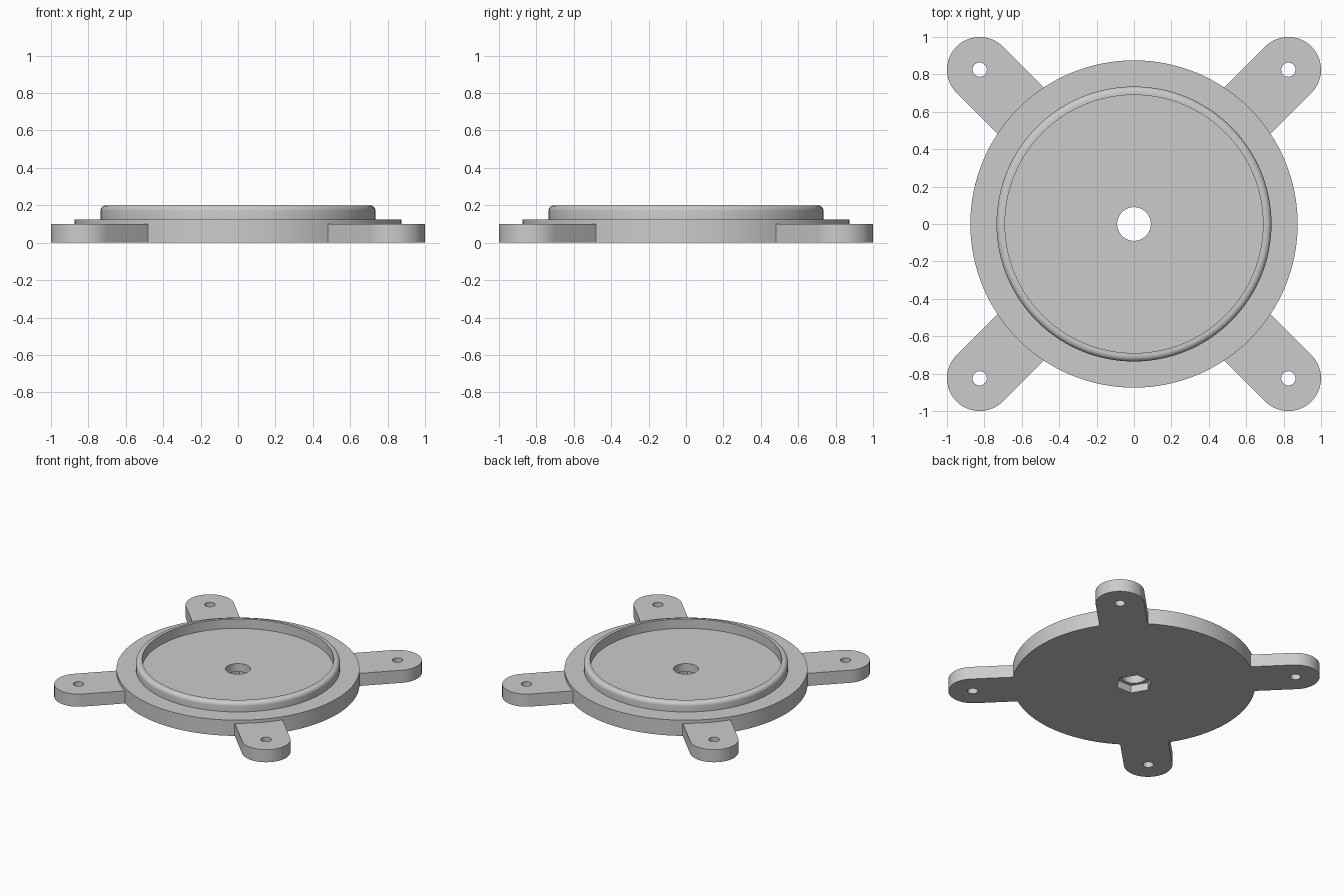
import bpy, bmesh
from math import sin, cos, pi, radians

cube = bpy.data.objects.get("Cube")
if cube:
    bpy.data.objects.remove(cube, do_unlink=True)

grey = bpy.data.materials.new("plain_grey")
grey.use_nodes = True
grey.diffuse_color = (0.6, 0.6, 0.6, 1)
grey.node_tree.nodes["Principled BSDF"].inputs["Base Color"].default_value = (0.6, 0.6, 0.6, 1)

BASE_R, BASE_H = 0.875, 0.125
ARM_R, ARM_H, ARM_REACH = 0.175, 0.1, 0.825 * 2 ** 0.5


def make_object(name, bm):
    bmesh.ops.recalc_face_normals(bm, faces=bm.faces)
    mesh = bpy.data.meshes.new(name)
    bm.to_mesh(mesh)
    bm.free()
    mesh.materials.append(grey)
    obj = bpy.data.objects.new(name, mesh)
    bpy.context.collection.objects.link(obj)
    return obj


def prism(name, outline, z0, z1):
    """Extrude a flat outline between two heights."""
    bm = bmesh.new()
    face = bm.faces.new([bm.verts.new((x, y, z0)) for x, y in outline])
    top = bmesh.ops.extrude_face_region(bm, geom=[face])["geom"]
    verts = [v for v in top if isinstance(v, bmesh.types.BMVert)]
    bmesh.ops.translate(bm, verts=verts, vec=(0, 0, z1 - z0))
    return make_object(name, bm)


def circle(r, n, cx=0, cy=0):
    return [(cx + r * cos(2 * pi * i / n), cy + r * sin(2 * pi * i / n)) for i in range(n)]


def lathe(name, profile, n=128):
    """Revolve a profile that starts and ends on the axis."""
    bm = bmesh.new()
    verts = [bm.verts.new((r, 0, z)) for r, z in profile]
    edges = [bm.edges.new(pair) for pair in zip(verts, verts[1:])]
    bmesh.ops.spin(bm, geom=verts + edges, cent=(0, 0, 0), axis=(0, 0, 1),
                   angle=2 * pi, steps=n, use_duplicate=False)
    bmesh.ops.remove_doubles(bm, verts=bm.verts, dist=0.0001)
    return make_object(name, bm)


def combine(target, tool, operation):
    mod = target.modifiers.new(operation.lower(), "BOOLEAN")
    mod.operation, mod.solver, mod.object = operation, "EXACT", tool
    bpy.context.view_layer.objects.active = target
    bpy.ops.object.modifier_apply(modifier=mod.name)
    bpy.data.objects.remove(tool, do_unlink=True)


# Round base with a raised, outer-rounded rim
RIM_OUT, RIM_IN, RIM_TOP, FILLET = 0.735, 0.69, 0.2, 0.03
fillet = [(RIM_OUT - FILLET + FILLET * cos(a), RIM_TOP - FILLET + FILLET * sin(a))
          for a in (radians(15 * i) for i in range(7))]
plate = lathe("mounting_plate",
              [(0, 0), (BASE_R, 0), (BASE_R, BASE_H), (RIM_OUT, BASE_H)] + fillet
              + [(RIM_IN, RIM_TOP), (RIM_IN, BASE_H), (0, BASE_H)])

# Four diagonal arms with rounded ends and screw holes
for k in range(4):
    turn = pi / 4 + k * pi / 2
    tip = [(ARM_REACH + ARM_R * cos(a), ARM_R * sin(a))
           for a in (radians(-90 + 180 * i / 24) for i in range(25))]
    outline = [(0.6, -ARM_R)] + tip + [(0.6, ARM_R)]
    spun = [(x * cos(turn) - y * sin(turn), x * sin(turn) + y * cos(turn)) for x, y in outline]
    combine(plate, prism("arm", spun, 0, ARM_H), "UNION")
    hole = circle(0.038, 32, ARM_REACH * cos(turn), ARM_REACH * sin(turn))
    combine(plate, prism("screw_hole", hole, -0.1, 0.3), "DIFFERENCE")

# Central bolt hole with a hexagonal nut pocket underneath
combine(plate, prism("bolt_hole", circle(0.09, 48), -0.1, 0.3), "DIFFERENCE")
combine(plate, prism("nut_pocket", circle(0.13, 6), -0.1, 0.06), "DIFFERENCE")

# Smooth the curved walls and keep hard edges crisp
bpy.ops.object.select_all(action="DESELECT")
plate.select_set(True)
bpy.context.view_layer.objects.active = plate
bpy.ops.object.shade_smooth_by_angle(angle=radians(30))
